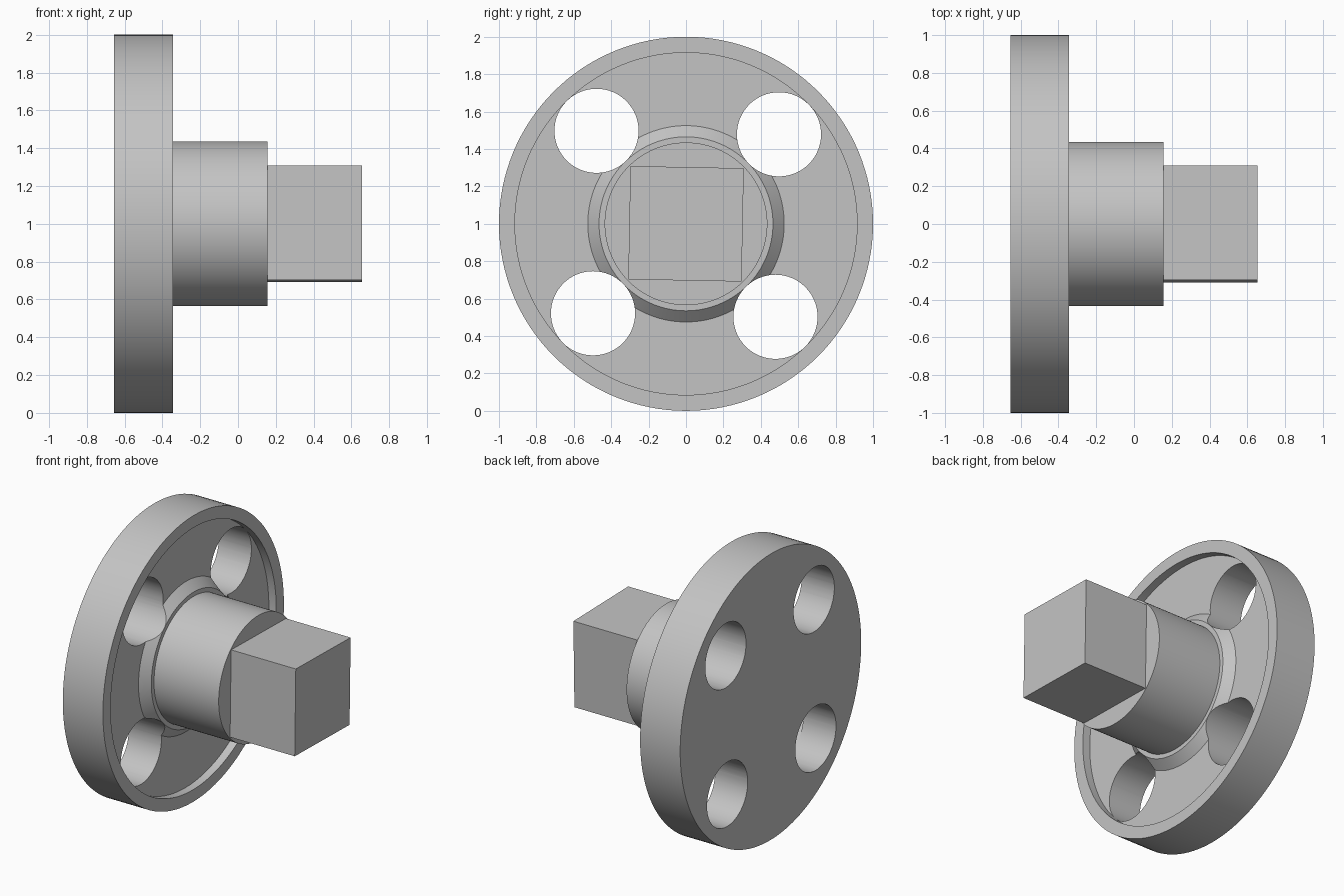
import bpy, bmesh, math
from mathutils import Matrix, Vector

cube = bpy.data.objects.get("Cube")
if cube:
    bpy.data.objects.remove(cube, do_unlink=True)

steel = bpy.data.materials.new("grey_steel")
steel.use_nodes = True
GREY = (0.55, 0.55, 0.55, 1)
steel.diffuse_color = GREY
steel.node_tree.nodes["Principled BSDF"].inputs["Base Color"].default_value = GREY

AXIS_Z = 1.0                  # height of the turning axis
TILT = math.radians(-1.1)     # slight turn of the holes and square end


def finish(name, bm):
    bmesh.ops.recalc_face_normals(bm, faces=bm.faces[:])
    mesh = bpy.data.meshes.new(name)
    bm.to_mesh(mesh)
    bm.free()
    mesh.materials.append(steel)
    obj = bpy.data.objects.new(name, mesh)
    bpy.context.collection.objects.link(obj)
    return obj


def activate(obj):
    bpy.ops.object.select_all(action='DESELECT')
    obj.select_set(True)
    bpy.context.view_layer.objects.active = obj


def lathe(name, profile, steps=128):
    """Turn a list of (x, radius) points around the x axis."""
    bm = bmesh.new()
    verts = [bm.verts.new((x, 0, AXIS_Z + r)) for x, r in profile]
    edges = [bm.edges.new(pair) for pair in zip(verts, verts[1:])]
    bmesh.ops.spin(bm, geom=verts + edges, cent=(0, 0, AXIS_Z), axis=(1, 0, 0),
                   angle=math.tau, steps=steps, use_duplicate=False)
    bmesh.ops.remove_doubles(bm, verts=bm.verts[:], dist=1e-5)
    return finish(name, bm)


# Flange with recessed face, tapered collar and round hub
flange = lathe("flange_and_hub", [
    (-0.655, 0), (-0.655, 1), (-0.345, 1), (-0.345, 0.915), (-0.402, 0.915),
    (-0.402, 0.525), (-0.345, 0.465), (-0.345, 0.435), (0.155, 0.435), (0.155, 0)])

# Four through holes
bm = bmesh.new()
for i in range(4):
    a = TILT + math.radians(45 + 90 * i)
    spot = Vector((-0.5, 0.69 * math.cos(a), AXIS_Z + 0.69 * math.sin(a)))
    bmesh.ops.create_cone(bm, cap_ends=True, segments=64, radius1=0.225, radius2=0.225,
                          depth=0.6, matrix=Matrix.Translation(spot)
                          @ Matrix.Rotation(math.pi / 2, 4, 'Y'))
cutter = finish("hole_cutter", bm)
cutter.hide_render = True
cut = flange.modifiers.new("holes", 'BOOLEAN')
cut.operation = 'DIFFERENCE'
cut.solver = 'EXACT'
cut.object = cutter
activate(flange)
bpy.ops.object.modifier_apply(modifier=cut.name)
bpy.data.objects.remove(cutter, do_unlink=True)
activate(flange)
bpy.ops.object.shade_smooth_by_angle(angle=math.radians(30))

# Square drive end
bm = bmesh.new()
bmesh.ops.create_cube(bm, size=1, matrix=Matrix.Translation((0.4, 0, AXIS_Z))
                      @ Matrix.Rotation(TILT, 4, 'X')
                      @ Matrix.Diagonal((0.51, 0.606, 0.606, 1)))
finish("square_drive_end", bm)
